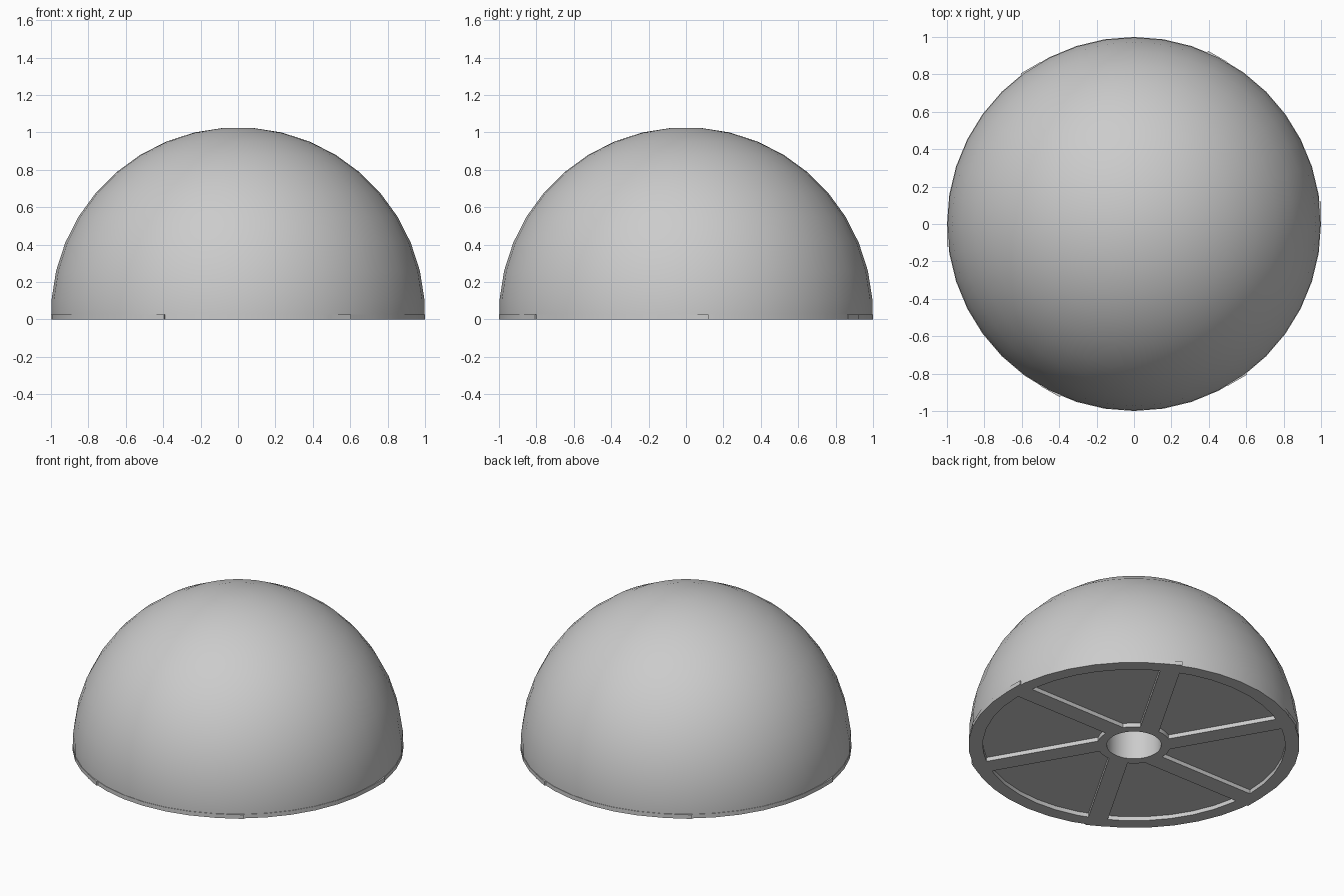
import bpy, bmesh
from math import sin, cos, radians, tau
from mathutils import Matrix

if "Cube" in bpy.data.objects:
    bpy.data.objects.remove(bpy.data.objects["Cube"])

SIDES = 40
BASE = 0.027          # thickness of the ribbed base
HOLE = 0.165          # radius of the central bore

grey = bpy.data.materials.new("light grey")
grey.use_nodes = True
colour = (0.6, 0.6, 0.6, 1)
grey.diffuse_color = colour
grey.node_tree.nodes["Principled BSDF"].inputs["Base Color"].default_value = colour


def finish(name, bm):
    bmesh.ops.recalc_face_normals(bm, faces=bm.faces)
    mesh = bpy.data.meshes.new(name)
    bm.to_mesh(mesh)
    bm.free()
    mesh.materials.append(grey)
    obj = bpy.data.objects.new(name, mesh)
    bpy.context.collection.objects.link(obj)
    return obj


def lathe(name, profile, closed=False):
    """Revolve (radius, height) points about z."""
    bm = bmesh.new()
    rings = [[bm.verts.new((r * cos(tau * i / SIDES), r * sin(tau * i / SIDES), z))
              for i in range(SIDES)] for r, z in profile]
    pairs = list(zip(rings, rings[1:]))
    if closed:
        pairs.append((rings[-1], rings[0]))
    for a, b in pairs:
        for i in range(SIDES):
            j = (i + 1) % SIDES
            bm.faces.new((a[i], a[j], b[j], b[i]))
    if not closed:
        bm.faces.new(rings[0])
        bm.faces.new(rings[-1])
    return finish(name, bm)


def ring(name, inner, outer):
    return lathe(name, [(inner, 0), (outer, 0), (outer, BASE), (inner, BASE)], True)


def spoke(name, angle):
    """Bar lying to one side of its radius."""
    bm = bmesh.new()
    start, width = 0.18, 0.12
    bmesh.ops.create_cube(bm, size=1, matrix=(
        Matrix.Rotation(radians(angle), 4, "Z")
        @ Matrix.Translation(((1 + start) / 2, width / 2, BASE / 2))
        @ Matrix.Diagonal((1 - start, width, BASE, 1))))
    return finish(name, bm)


def smooth(obj):
    bpy.ops.object.select_all(action="DESELECT")
    obj.select_set(True)
    bpy.context.view_layer.objects.active = obj
    bpy.ops.object.shade_smooth_by_angle(angle=radians(30))


# Solid dome with a blind bore in its flat underside
arc = [radians(85.5 - 9 * k) for k in range(10)]
dome = lathe("dome", [(HOLE, 0.5), (HOLE, BASE), (cos(radians(4.5)), BASE)]
             + [(sin(a), BASE + cos(a)) for a in arc])
smooth(dome)

# Base frame: rim, hub and six spokes merged into one solid
frame = ring("base_frame", 0.914, 1)
parts = [ring("hub", HOLE, 0.222)] + [spoke("spoke", 60 * k) for k in range(6)]
bpy.context.view_layer.objects.active = frame
for part in parts:
    union = frame.modifiers.new("union", "BOOLEAN")
    union.operation = "UNION"
    union.solver = "EXACT"
    union.object = part
    bpy.ops.object.modifier_apply(modifier=union.name)
    bpy.data.objects.remove(part)
smooth(frame)
